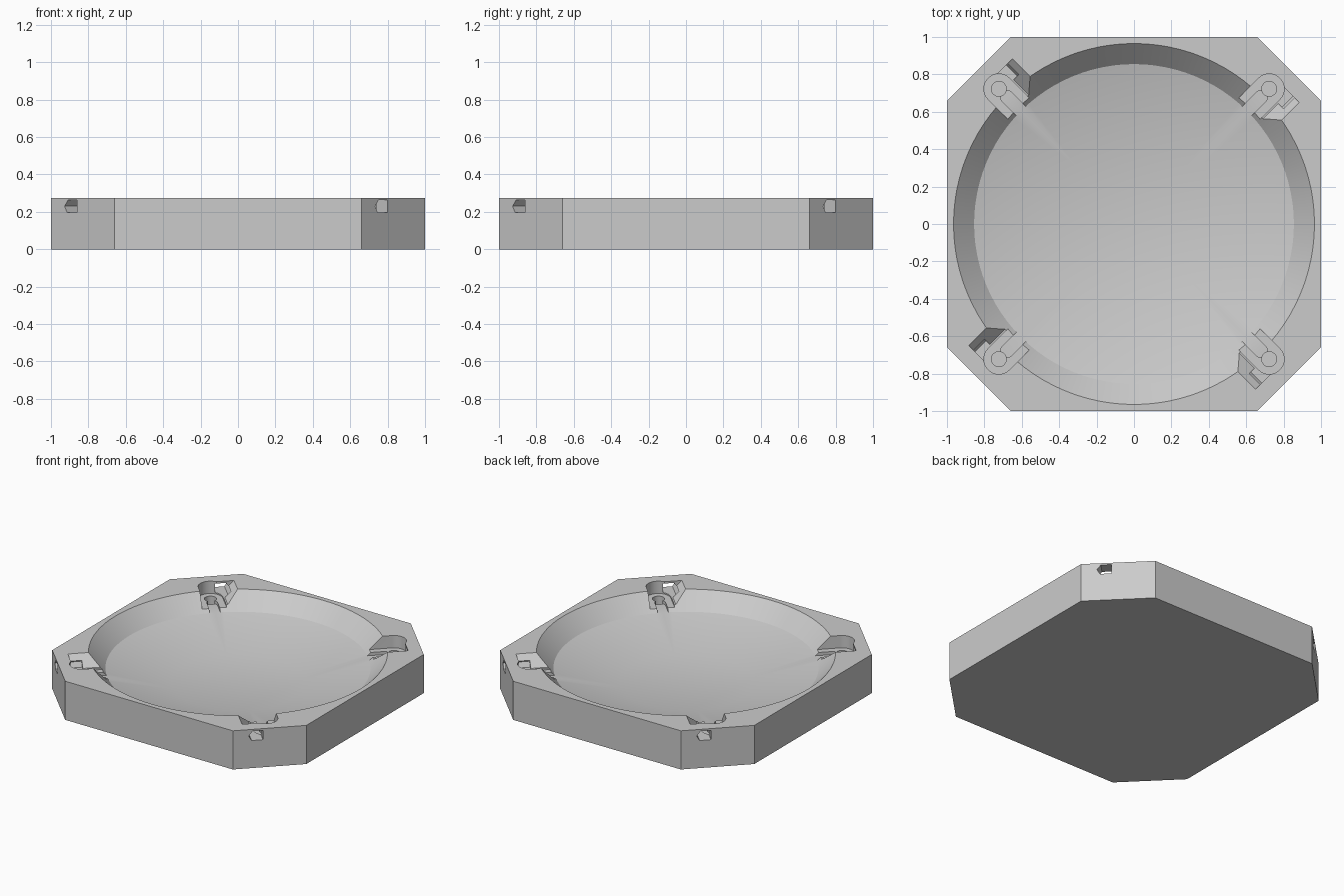
import bpy, bmesh
from math import pi, sin, cos, radians
from mathutils import Matrix, Vector

cube = bpy.data.objects.get("Cube")
if cube:
    bpy.data.objects.remove(cube)

grey = bpy.data.materials.new("plain grey")
grey.use_nodes = True
grey.diffuse_color = (0.6, 0.6, 0.6, 1)
grey.node_tree.nodes["Principled BSDF"].inputs["Base Color"].default_value = (0.6, 0.6, 0.6, 1)

HEIGHT, CHAMFER, ABOVE = 0.275, 0.66, 0.35
CORNER = radians(-45)


def finish(name, bm, matrix=Matrix()):
    bmesh.ops.recalc_face_normals(bm, faces=bm.faces)
    mesh = bpy.data.meshes.new(name)
    bm.to_mesh(mesh)
    bm.free()
    mesh.transform(matrix)
    mesh.materials.append(grey)
    ob = bpy.data.objects.new(name, mesh)
    bpy.context.collection.objects.link(ob)
    return ob


def prism(name, points, offset, matrix=Matrix()):
    """Extrude a closed 3D outline along an offset."""
    bm = bmesh.new()
    face = bm.faces.new([bm.verts.new(p) for p in points])
    new = bmesh.ops.extrude_face_region(bm, geom=[face])["geom"]
    bmesh.ops.translate(bm, vec=Vector(offset),
                        verts=[v for v in new if isinstance(v, bmesh.types.BMVert)])
    return finish(name, bm, matrix)


def revolve(name, profile, steps=96):
    """Stack rings of (radius, height) into a closed round solid."""
    bm = bmesh.new()
    rings = [[bm.verts.new((r * cos(2 * pi * i / steps), r * sin(2 * pi * i / steps), z))
              for i in range(steps)] for r, z in profile]
    for a, b in zip(rings, rings[1:]):
        for i in range(steps):
            j = (i + 1) % steps
            bm.faces.new((a[i], a[j], b[j], b[i]))
    bm.faces.new(rings[0])
    bm.faces.new(rings[-1])
    return finish(name, bm)


def cut(body, cutter):
    cutter.hide_render = True
    mod = body.modifiers.new("cut", 'BOOLEAN')
    mod.operation, mod.solver, mod.object = 'DIFFERENCE', 'EXACT', cutter
    bpy.context.view_layer.objects.active = body
    bpy.ops.object.modifier_apply(modifier=mod.name)
    bpy.data.objects.remove(cutter)


def slot(name, inner, centre, radius, floor, matrix):
    """Upright slot with a round outer end and a square inner end."""
    arc = [(centre + radius * cos(a), radius * sin(a), floor)
           for a in (pi * i / 20 - pi / 2 for i in range(21))]
    outline = [(inner, -radius, floor)] + arc + [(inner, radius, floor)]
    return prism(name, outline, (0, 0, ABOVE - floor), matrix)


# Square block with chamfered corners
c = CHAMFER
outline = [(c, -1), (1, -c), (1, c), (c, 1), (-c, 1), (-1, c), (-1, -c), (-c, -1)]
body = prism("dish_block", [(x, y, 0) for x, y in outline], (0, 0, HEIGHT))

# Bowl with a steep rim, a shallow cone and a flat bottom
cut(body, revolve("bowl_cutter", [(0.43, 0.06), (0.855, 0.165), (0.965, HEIGHT), (1.04, ABOVE)]))

# Corner fittings, each drawn along +x and turned to its corner
for k in range(4):
    turn = Matrix.Rotation(CORNER + k * pi / 2, 4, 'Z')
    cut(body, slot("clip_slot", 0.8, 1.022, 0.08, 0.187, turn))
    cut(body, slot("clip_channel", 0.8, 0.96, 0.035, 0.165, turn))
    # screw hole
    hole = [(1.022 + 0.04 * cos(pi * i / 16), 0.04 * sin(pi * i / 16), 0.12) for i in range(32)]
    cut(body, prism("screw_hole", hole, (0, 0, 0.2), turn))
    # side pocket with a sloping wall
    pocket = [(-0.09, 0.2), (-0.24, ABOVE), (-0.02, ABOVE), (-0.02, 0.2)]
    cut(body, prism("side_pocket", [(0.85, t, z) for t, z in pocket], (0.235, 0, 0), turn))
    # cable hole through the chamfer
    cable = [(-0.043, 0.196), (-0.043, 0.262), (-0.112, 0.262), (-0.137, 0.23), (-0.118, 0.196)]
    cut(body, prism("cable_hole", [(1.0, t, z) for t, z in cable], (0.3, 0, 0), turn))

# Smooth bowl, crisp edges
bpy.ops.object.select_all(action='DESELECT')
body.select_set(True)
bpy.context.view_layer.objects.active = body
bpy.ops.object.shade_smooth_by_angle(angle=radians(25))
